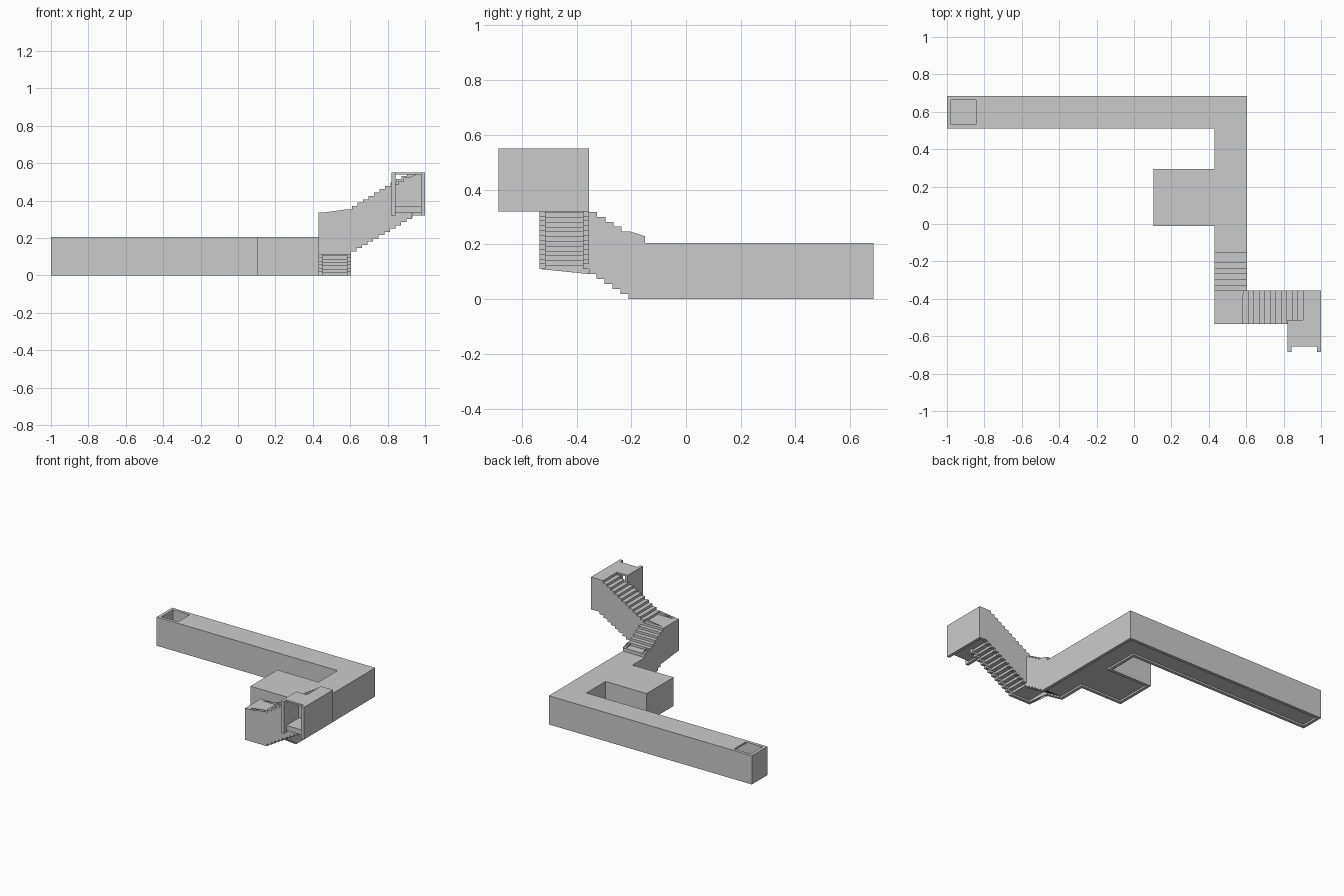
import bpy, bmesh

if "Cube" in bpy.data.objects:
    bpy.data.objects.remove(bpy.data.objects["Cube"])

W = 0.022          # wall thickness
LIFT = 0.012       # floor recess above the wall bottoms
SLAB = 0.036       # floor thickness
ROOF = 0.012       # roof thickness


def prism(name, pts, axis, a, b):
    """Extrude a 2D outline between a and b along an axis."""
    put = {'x': lambda p, h: (h, p[0], p[1]),
           'y': lambda p, h: (p[0], h, p[1]),
           'z': lambda p, h: (p[0], p[1], h)}[axis]
    clean = [p for i, p in enumerate(pts)
             if abs(p[0] - pts[i - 1][0]) + abs(p[1] - pts[i - 1][1]) > 1e-6]
    bm = bmesh.new()
    lo = [bm.verts.new(put(p, a)) for p in clean]
    hi = [bm.verts.new(put(p, b)) for p in clean]
    n = len(clean)
    bm.faces.new(lo)
    bm.faces.new(hi)
    for i in range(n):
        j = (i + 1) % n
        bm.faces.new((lo[i], lo[j], hi[j], hi[i]))
    bmesh.ops.triangulate(bm, faces=[f for f in bm.faces if len(f.verts) > 4])
    bmesh.ops.recalc_face_normals(bm, faces=bm.faces)
    me = bpy.data.meshes.new(name)
    bm.to_mesh(me)
    bm.free()
    ob = bpy.data.objects.new(name, me)
    bpy.context.collection.objects.link(ob)
    return ob


def box(name, x0, x1, y0, y1, z0, z1):
    return prism(name, [(x0, y0), (x1, y0), (x1, y1), (x0, y1)], 'z', z0, z1)


def steps(start, end, risers, z, rise):
    """Stepped line from start to end, rising at each riser."""
    out = [(start, z)]
    for r in risers:
        out += [(r, z), (r, z + rise)]
        z += rise
    return out + [(end, z)]


def clip(line, a, b):
    """Keep the part of a stepped line between a and b."""
    def z_at(u, first):
        zs = [p[1] for p in line if p[0] <= u + 1e-6]
        return zs[-1] if zs else first
    mid = [p for p in line if a + 1e-4 < p[0] < b - 1e-4]
    first = z_at(a, line[0][1])
    return [(a, first)] + mid + [(b, mid[-1][1] if mid else first)]


def band(line, lo, hi, slope):
    """Closed slab between two offset copies of a stepped line."""
    a, b = line[0][0], line[-1][0]

    def off(d):
        return [(min(max(u - d * slope, a), b), z + d) for u, z in line[1:-1]]
    low = [(a, line[0][1] + lo)] + off(lo) + [(b, line[-1][1] + lo)]
    top = [(a, line[0][1] + hi)] + off(hi) + [(b, line[-1][1] + hi)]
    return low + top[::-1]


def flip(pts):
    return [(-u, z) for u, z in pts]


# corridor with side room: wall outline and its inset
outer = [(.43, -.15), (.43, -.01), (.105, -.01), (.105, .295), (.43, .295),
         (.43, .51), (-1, .51), (-1, .685), (.605, .685), (.605, -.15)]
inner = [(.43 + W, -.15), (.43 + W, -.01 + W), (.105 + W, -.01 + W),
         (.105 + W, .295 - W), (.43 + W, .295 - W), (.43 + W, .51 + W),
         (-1 + W, .51 + W), (-1 + W, .685 - W), (.605 - W, .685 - W), (.605 - W, -.15)]
inner[1] = (.43 + W, -.01 + W)
prism("corridor_walls", outer + inner[::-1], 'z', 0, .205)
prism("corridor_floor", inner, 'z', LIFT, LIFT + SLAB)
# roof stops short to leave the shaft opening
roof = [(-.845, y) if x < -.9 else (x, y) for x, y in inner]
prism("corridor_roof", roof, 'z', .205 - ROOF, .205)

# lower stair, measured as distance towards the front
R = .0175
top1 = [(.15, .23)] + steps(.15, .535, [.205 + .03 * i for i in range(6)], .23, R)[1:]
bot1 = steps(.15, .535, [.21 + .029 * i for i in range(6)], 0, .11 / 6)
for name, x, end in (("lower_stair_left_wall", .43, .535),
                     ("lower_stair_right_wall", .605 - W, .355)):
    prism(name, flip(clip(bot1, .15, end) + clip(top1, .15, end)[::-1]), 'x', x, x + W)
xa, xb = .43 + W, .605 - W
prism("lower_stair_roof", flip(band(clip(top1, .15, .377), -ROOF, 0, 1)), 'x', xa, xb)
box("lower_stair_roof_riser", xa, xb, -.15 - ROOF, -.15, .205 - ROOF, .23 - ROOF)
prism("lower_stair_treads", flip(band(clip(bot1, .15, .377), LIFT, LIFT + SLAB, 1)),
      'x', xa, xb)

# upper stair
top2 = steps(.43, 1, [.58 + .0295 * i for i in range(12)], .335, .215 / 12)
bot2 = steps(.43, 1, [.605 + .0295 * i for i in range(12)], .11, R)
ya, yb = -.535 + W, -.355 - W
prism("upper_stair_back_wall",
      clip(bot2, .605 - W, 1) + clip(top2, .605 - W, 1)[::-1], 'y', yb, -.355)
prism("upper_stair_front_wall",
      clip(bot2, xa, .82) + clip(top2, xa, .82)[::-1], 'y', -.535, ya)
prism("upper_stair_front_curb",
      clip(bot2, .82, .93) + [(.93, .332), (.82, .332)], 'y', -.535, ya)
prism("upper_stair_roof", band(clip(top2, xa, 1 - W), -ROOF, 0, 1), 'y', ya, yb)
prism("upper_stair_treads", band(clip(bot2, xa, 1 - W), LIFT, LIFT + SLAB, 1), 'y', ya, yb)

# entrance
box("entrance_left_wall", .82, .82 + W, -.685, ya, .32, .55)
box("entrance_right_wall", 1 - W, 1, -.685, yb, .32, .55)
box("entrance_roof", .82 + W, 1 - W, -.655, ya, .55 - ROOF, .55)
box("entrance_floor", .82 + W, 1 - W, -.655, ya, .332, .368)
